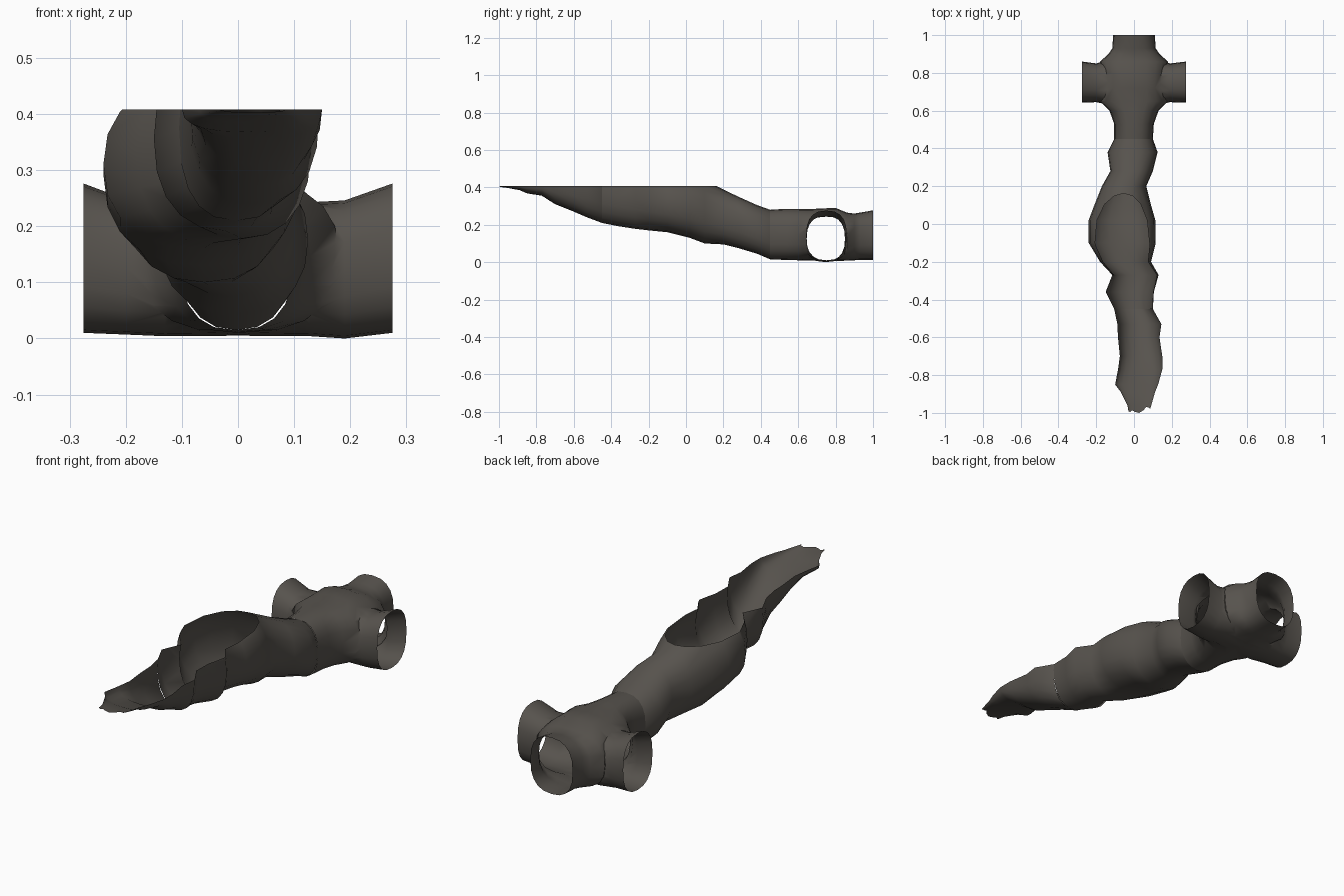
import bpy
import bmesh
import math
import random
from mathutils import Vector

random.seed(4)
SIDES = 20
CUT = 0.408

if "Cube" in bpy.data.objects:
    bpy.data.objects.remove(bpy.data.objects["Cube"])

rock = bpy.data.materials.new("dark_rock")
rock.use_nodes = True
color = (0.095, 0.086, 0.075, 1)
rock.diffuse_color = color
bsdf = rock.node_tree.nodes["Principled BSDF"]
bsdf.inputs["Base Color"].default_value = color
bsdf.inputs["Roughness"].default_value = 0.9


def ring(bm, pos, lo, hi, bottom, top, axis, power):
    """One rounded-square section spanning lo..hi across and bottom..top in z."""
    verts = []
    for i in range(SIDES):
        a = 2 * math.pi * i / SIDES
        c, s = math.cos(a), math.sin(a)
        u = (lo + hi) / 2 + (hi - lo) / 2 * math.copysign(abs(c) ** (2 / power), c)
        z = (bottom + top) / 2 + (top - bottom) / 2 * math.copysign(abs(s) ** (2 / power), s)
        verts.append(bm.verts.new((pos, u, z) if axis == "x" else (u, pos, z)))
    return verts


def tube(sections, axis="y", power=2.5, caps=False):
    """Loft through (position, low, high, bottom, top) sections."""
    bm = bmesh.new()
    rings = [ring(bm, *s, axis, power) for s in sections]
    for a, b in zip(rings, rings[1:]):
        for i in range(SIDES):
            j = (i + 1) % SIDES
            bm.faces.new((a[i], a[j], b[j], b[i]))
    if caps:
        bm.faces.new(rings[0])
        bm.faces.new(rings[-1])
    bmesh.ops.recalc_face_normals(bm, faces=bm.faces)
    return bm


def open_top(bm):
    """Slice the tube level so that it lies open above."""
    bmesh.ops.bisect_plane(bm, geom=bm.verts[:] + bm.edges[:] + bm.faces[:],
                           plane_co=(0, 0, CUT), plane_no=(0, 0, 1), clear_outer=True)


def finish(bm, name):
    mesh = bpy.data.meshes.new(name)
    bm.to_mesh(mesh)
    bm.free()
    mesh.materials.clear()
    mesh.materials.append(rock)
    mesh.shade_smooth()
    mesh.set_sharp_from_angle(angle=math.radians(50))
    obj = bpy.data.objects.new(name, mesh)
    bpy.context.collection.objects.link(obj)
    return obj


# Crossing: a lengthwise tube flaring into its corners, joined to a crosswise one
length = finish(tube([
    (0.45, -0.105, 0.10, 0.015, 0.28), (0.53, -0.105, 0.105, 0.012, 0.285),
    (0.60, -0.13, 0.13, 0.01, 0.285), (0.65, -0.18, 0.18, 0.01, 0.283),
    (0.72, -0.17, 0.17, 0.006, 0.287), (0.80, -0.17, 0.17, 0.006, 0.29),
    (0.86, -0.18, 0.18, 0.008, 0.265), (0.90, -0.135, 0.135, 0.01, 0.26),
    (0.93, -0.115, 0.115, 0.012, 0.265), (1.0, -0.11, 0.11, 0.012, 0.277)],
    caps=True), "tunnel_crossing")
across = finish(tube([
    (-0.275, 0.642, 0.86, 0.01, 0.276), (-0.20, 0.645, 0.85, 0.007, 0.248),
    (-0.13, 0.63, 0.87, 0.004, 0.243), (0, 0.63, 0.87, 0.005, 0.275),
    (0.13, 0.63, 0.87, 0.004, 0.243), (0.19, 0.645, 0.85, 0, 0.246),
    (0.275, 0.642, 0.86, 0.01, 0.276)], axis="x", caps=True), "crosswise_helper")
union = length.modifiers.new("join", "BOOLEAN")
union.operation = "UNION"
union.solver = "EXACT"
union.object = across
bpy.context.view_layer.update()
graph = bpy.context.evaluated_depsgraph_get()
bm = bmesh.new()
bm.from_mesh(length.evaluated_get(graph).to_mesh())
for obj in (length, across):
    bpy.data.objects.remove(obj)

# Open the four mouths
mouths = [f for f in bm.faces if
          all(abs(v.co.x) > 0.274 for v in f.verts)
          or all(v.co.y > 0.999 for v in f.verts)
          or all(v.co.y < 0.451 for v in f.verts)]
bmesh.ops.delete(bm, geom=mouths, context="FACES")
finish(bm, "tunnel_crossing")

# Middle passage: climbs, swells to one side and breaks through the level cut
bm = tube([
    (0.45, -0.105, 0.10, 0.015, 0.28), (0.38, -0.14, 0.125, 0.045, 0.305),
    (0.28, -0.125, 0.10, 0.075, 0.35), (0.20, -0.17, 0.065, 0.095, 0.388),
    (0.10, -0.21, 0.09, 0.10, 0.44), (0.02, -0.24, 0.113, 0.13, 0.455),
    (-0.10, -0.24, 0.115, 0.16, 0.46), (-0.20, -0.18, 0.09, 0.17, 0.48),
    (-0.27, -0.115, 0.13, 0.178, 0.50), (-0.36, -0.15, 0.105, 0.192, 0.52),
    (-0.45, -0.105, 0.10, 0.21, 0.54)], power=2.3)
open_top(bm)
finish(bm, "middle_passage")

# Front trough: the floor rises until it meets the cut at a ragged tip
bm = tube([
    (-0.45, -0.105, 0.10, 0.21, 0.54), (-0.53, -0.088, 0.145, 0.24, 0.57),
    (-0.60, -0.085, 0.135, 0.27, 0.55), (-0.70, -0.075, 0.15, 0.31, 0.51),
    (-0.77, -0.085, 0.15, 0.355, 0.465), (-0.85, -0.10, 0.128, 0.368, 0.45),
    (-0.89, -0.07, 0.112, 0.385, 0.435), (-0.96, -0.035, 0.092, 0.398, 0.42),
    (-0.98, -0.03, 0.085, 0.403, 0.414)], power=2.5)
open_top(bm)
for v in bm.verts:
    if v.co.y < -0.975:
        v.co.y += random.uniform(-0.02, 0.015)
tip = min(bm.verts, key=lambda v: (v.co - Vector((0.03, -1, 0.4))).length)
tip.co.y = -1
finish(bm, "front_trough")
